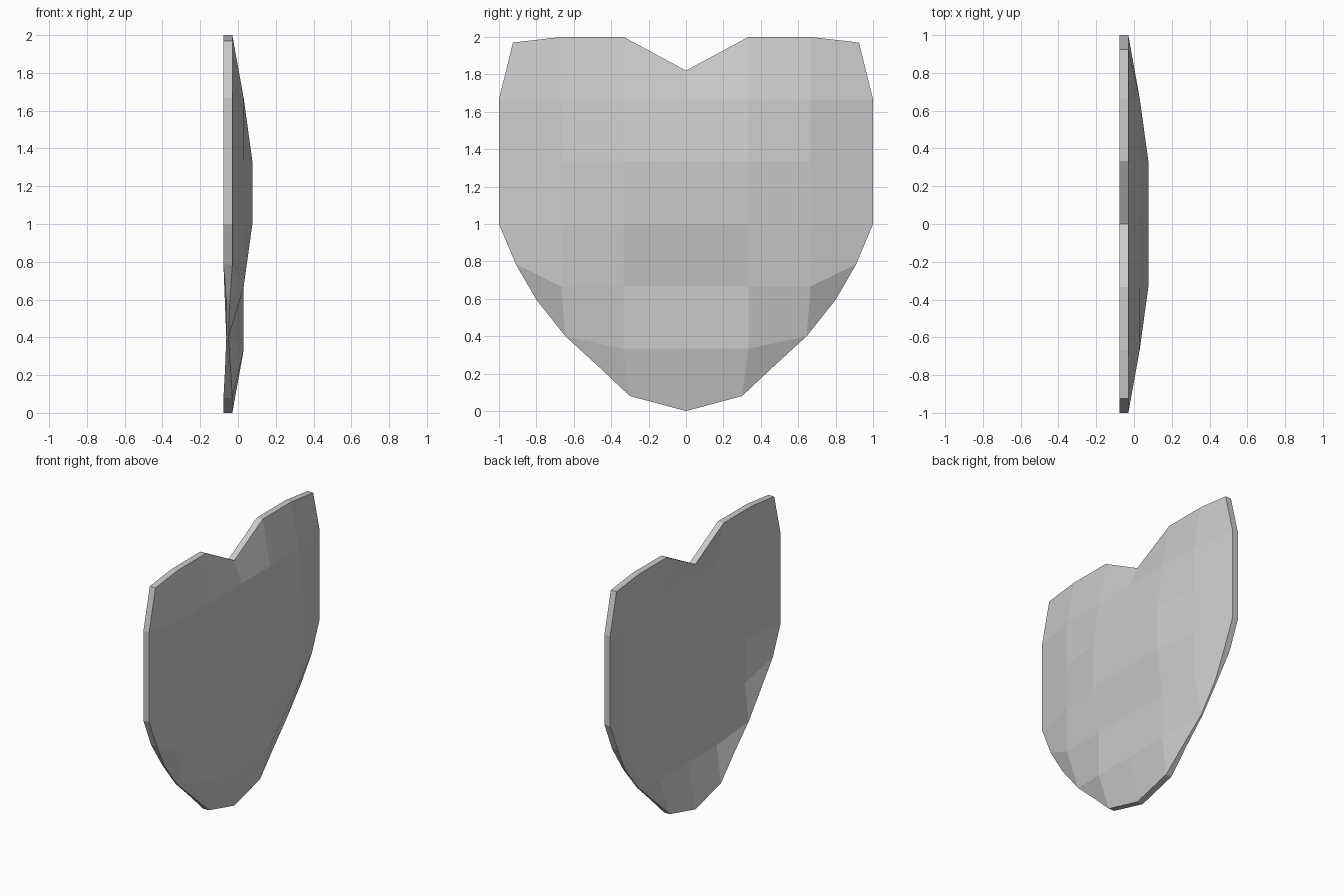
import bpy, bmesh

if "Cube" in bpy.data.objects:
    bpy.data.objects.remove(bpy.data.objects["Cube"])

N = 6                              # cells per side of the shield grid
RING_X = [-0.03, 0.03, 0.076, 0.076]  # bulge by distance from the rim
THICK = 0.047

# outline points that leave the regular grid: (column from centre, row) -> (y, z)
MOVED = {(0, 6): (0, 1.82), (3, 6): (0.925, 1.97), (3, 2): (0.91, 0.785),
         (3, 1): (0.80, 0.595), (2, 1): (0.645, 0.40), (2, 0): (0.47, 0.24),
         (1, 0): (0.30, 0.08)}
# front and back depth of the cut lower corners
DEPTH = {(3, 1): (-0.043, -0.06), (2, 1): (-0.05, -0.062), (2, 0): (-0.04, -0.068)}


def grid_point(i, j):
    """Return front and back points of one grid node."""
    c, s = abs(i - 3), (1 if i >= 3 else -1)
    y, z = MOVED.get((c, j), (c / 3, j / 3))
    front = RING_X[min(3 - c, j, N - j)]
    if j == 2 and c < 2:           # flattened lower centre
        front = 0.03
    front, back = DEPTH.get((c, j), (front, front - THICK))
    return (front, s * y, z), (back, s * y, z)


bm = bmesh.new()
front, back = {}, {}
for i in range(N + 1):
    for j in range(N + 1):
        if j == 0 and i in (0, N):
            continue               # lower corners are cut away
        f, b = grid_point(i, j)
        front[i, j], back[i, j] = bm.verts.new(f), bm.verts.new(b)

# curved front and hollow back
for i in range(N):
    for j in range(N):
        keys = [(i, j), (i + 1, j), (i + 1, j + 1), (i, j + 1)]
        if all(k in front for k in keys):
            bm.faces.new([front[k] for k in keys])
            bm.faces.new([back[k] for k in reversed(keys)])

# rim joining both sides
twin = {front[k]: back[k] for k in front}
for e in [e for e in bm.edges if e.is_boundary and e.verts[0] in twin]:
    a, b = e.verts
    bm.faces.new([a, b, twin[b], twin[a]])
bmesh.ops.recalc_face_normals(bm, faces=bm.faces)

mesh = bpy.data.meshes.new("shield")
bm.to_mesh(mesh)
bm.free()
bpy.context.collection.objects.link(bpy.data.objects.new("shield", mesh))
